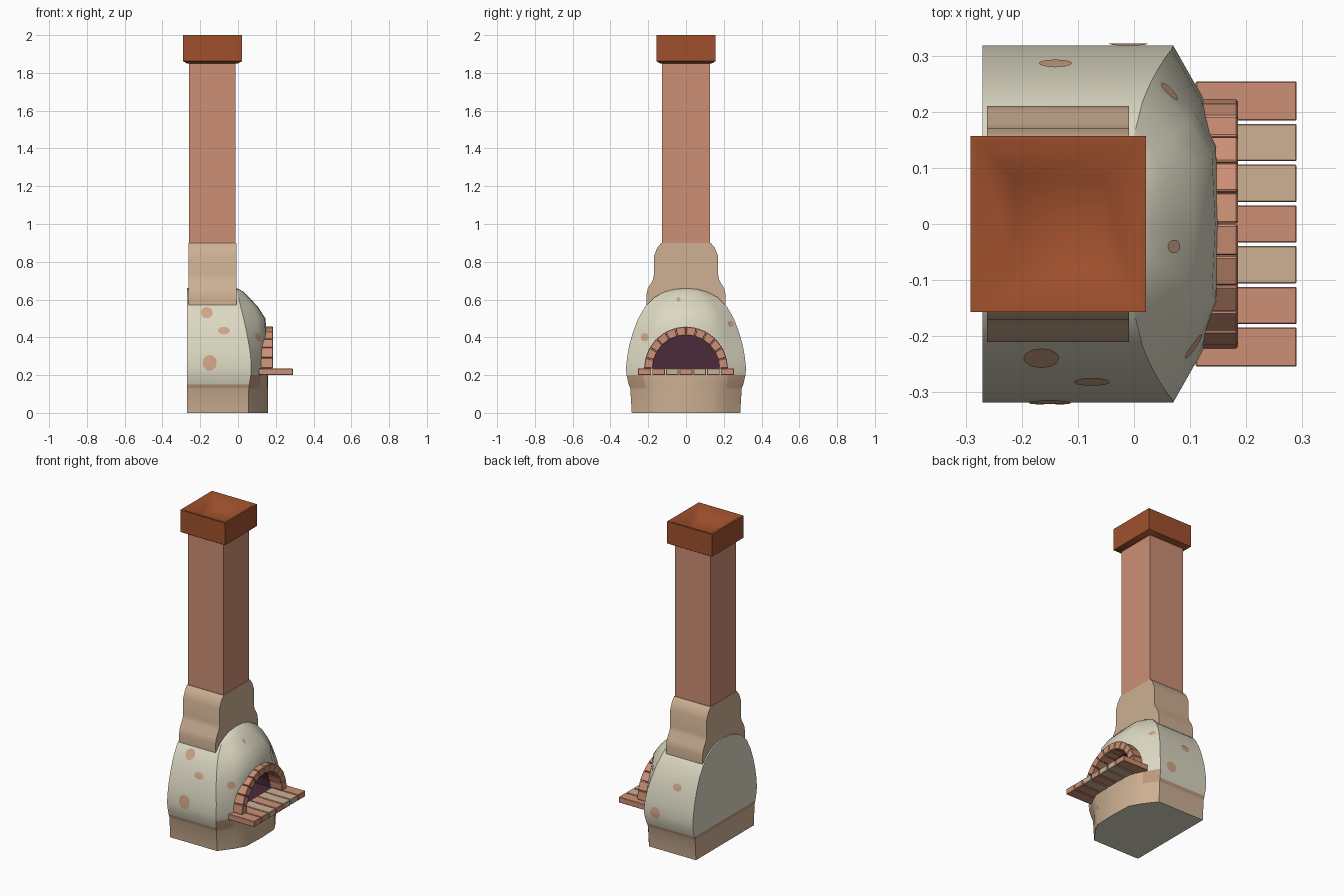
import bpy, bmesh, math
from mathutils import Vector
from mathutils.bvhtree import BVHTree

if "Cube" in bpy.data.objects:
    bpy.data.objects.remove(bpy.data.objects["Cube"])


def mat(name, r, g, b):
    lin = [(c / 255 / 12.92 if c < 10 else ((c / 255 + 0.055) / 1.055) ** 2.4) for c in (r, g, b)]
    m = bpy.data.materials.new(name)
    m.diffuse_color = (*lin, 1)
    m.use_nodes = True
    m.node_tree.nodes["Principled BSDF"].inputs["Base Color"].default_value = m.diffuse_color
    return m


PLASTER = mat("cream plaster", 220, 216, 195)
TAN = mat("tan stone", 205, 176, 147)
SALMON = mat("salmon brick", 205, 144, 117)
RUST = mat("rust clay", 160, 80, 45)
PLUM = mat("dark plum", 75, 42, 58)
BAND = mat("worn brown", 190, 153, 126)
PATCH = mat("worn patch", 208, 166, 136)


def make(name, bm, mats, smooth=None):
    me = bpy.data.meshes.new(name)
    bm.to_mesh(me)
    ob = bpy.data.objects.new(name, me)
    bpy.context.collection.objects.link(ob)
    for m in mats:
        me.materials.append(m)
    bpy.ops.object.select_all(action='DESELECT')
    ob.select_set(True)
    bpy.context.view_layer.objects.active = ob
    if smooth:
        bpy.ops.object.shade_smooth_by_angle(angle=math.radians(smooth))
    return ob


def loft(bm, rings, cap_end=True):
    """Skin a list of closed rings; returns rows of faces."""
    vs = [[bm.verts.new(p) for p in r] for r in rings]
    n = len(vs[0])
    rows = []
    for a, b in zip(vs, vs[1:]):
        rows.append([bm.faces.new((a[j], a[(j + 1) % n], b[(j + 1) % n], b[j])) for j in range(n)])
    bm.faces.new(vs[0][::-1])
    if cap_end:
        bm.faces.new(vs[-1])
    return rows


def rect(x0, x1, y, z):
    return [(x0, -y, z), (x1, -y, z), (x1, y, z), (x0, y, z)]


# oven body: flat back, straight sides, rounded front; z, half width, corner x, front x
ROWS = [(0, .287, .055, .16), (.13, .295, .057, .16), (.15, .303, .06, .16),
        (.2, .315, .068, .16), (.235, .318, .07, .157), (.3, .311, .067, .155),
        (.36, .30, .058, .153), (.43, .28, .045, .151), (.5, .253, .03, .145),
        (.56, .218, .015, .107), (.61, .17, .003, .06), (.64, .115, -.004, .03),
        (.655, .06, -.008, .006), (.66, 0, -.01, -.01)]


def body_ring(z, w, xc, xf):
    d = xf - xc
    half = [(-.27, w), (xc, w), (xc + .58 * d, .72 * w), (xc + .95 * d, .48 * w)]
    return [(x, -y, z) for x, y in half] + [(xf, 0, z)] + [(x, y, z) for x, y in half[::-1]]


bm = bmesh.new()
rows = loft(bm, [body_ring(*r) for r in ROWS], cap_end=False)
for i, row in enumerate(rows[:3]):
    for j, f in enumerate(row):
        front = 2 <= j <= 5
        f.material_index = 1 if i == 0 or front else (2 if i == 1 or j in (1, 6) else 0)
bmesh.ops.remove_doubles(bm, verts=bm.verts, dist=1e-5)
bmesh.ops.recalc_face_normals(bm, faces=bm.faces)
tree = BVHTree.FromBMesh(bm)
body = make("oven_body", bm, [PLASTER, TAN, BAND, PLUM])

# mouth cutter: half cylinder along x
bm = bmesh.new()
arc = [(math.cos(math.pi * k / 20) * .18, .234 + math.sin(math.pi * k / 20) * .18) for k in range(21)]
loft(bm, [[(x, y, z) for y, z in arc] for x in (-.17, .3)])
for f in bm.faces:
    f.material_index = 3
bmesh.ops.recalc_face_normals(bm, faces=bm.faces)
cutter = make("mouth_cutter", bm, [PLASTER, TAN, BAND, PLUM])
cutter.hide_render = True
bpy.context.view_layer.objects.active = body
mod = body.modifiers.new("mouth", 'BOOLEAN')
mod.operation = 'DIFFERENCE'
mod.solver = 'EXACT'
mod.object = cutter
bpy.ops.object.modifier_apply(modifier="mouth")
bpy.data.objects.remove(cutter)
bpy.ops.object.select_all(action='DESELECT')
body.select_set(True)
bpy.ops.object.shade_smooth_by_angle(angle=math.radians(28))


# worn patches: thin ellipses projected onto the body
def patch(axis, a, b, ra, rb):
    bm = bmesh.new()

    def hit(u, v):
        o = Vector((u, axis[1], v)) if axis[0] == 'y' else Vector((axis[1], u, v))
        d = Vector((0, -axis[1], 0)) if axis[0] == 'y' else Vector((-axis[1], 0, 0))
        p, n, _, _ = tree.ray_cast(o, d)
        return bm.verts.new(p - d * .002 + n * .002)

    n = 12
    c = hit(a, b)
    rings = []
    for s in (.5, 1):
        rings.append([hit(a + math.cos(2 * math.pi * k / n) * ra * s,
                          b + math.sin(2 * math.pi * k / n) * rb * s) for k in range(n)])
    for k in range(n):
        m = (k + 1) % n
        bm.faces.new((c, rings[0][k], rings[0][m]))
        bm.faces.new((rings[0][k], rings[1][k], rings[1][m], rings[0][m]))
    for f in bm.faces:
        f.normal_update()
        out = Vector((0, axis[1], 0)) if axis[0] == 'y' else Vector((axis[1], 0, 0))
        if f.normal.dot(out) < 0:
            f.normal_flip()
    make("worn_patch", bm, [PATCH], 40)


for args in ((('y', -1), -.165, .53, .032, .03), (('y', -1), -.075, .435, .032, .02),
             (('y', -1), -.15, .265, .038, .042), (('y', 1), -.01, .24, .035, .035),
             (('y', 1), -.14, .42, .03, .022), (('x', 1), -.217, .4, .022, .022),
             (('x', 1), .235, .47, .016, .016), (('x', 1), -.04, .60, .012, .012)):
    patch(*args)

# brick arch: wedge bricks around the mouth
COUNT, RI, RO, ZC = 12, .176, .222, .235
for k in range(COUNT):
    bm = bmesh.new()
    a0, a1 = (math.pi * (k + t) / COUNT for t in (.02, .98))
    prof = [(RI, a0), (RO, a0), (RO, a1), (RI, a1)]
    loft(bm, [[(x, r * math.cos(a), ZC + r * math.sin(a)) for r, a in prof] for x in (.10, .185)])
    bmesh.ops.recalc_face_normals(bm, faces=bm.faces)
    bmesh.ops.bevel(bm, geom=bm.edges[:], offset=.003, segments=1, affect='EDGES')
    make("arch_brick", bm, [SALMON])

# hearth shelf: row of flat bricks
SHELF = [SALMON, SALMON, TAN, SALMON, TAN, TAN, SALMON]
step = .508 / 7
for k, m in enumerate(SHELF):
    bm = bmesh.new()
    y0 = -.254 + k * step + (.003 if k else 0)
    y1 = -.254 + (k + 1) * step - (.003 if k < 6 else 0)
    loft(bm, [[(.11, y0, z), (.29, y0, z), (.29, y1, z), (.11, y1, z)] for z in (.2, .235)])
    bmesh.ops.recalc_face_normals(bm, faces=bm.faces)
    bmesh.ops.bevel(bm, geom=bm.edges[:], offset=.002, segments=1, affect='EDGES')
    make("hearth_brick", bm, [m])

# stepped smoke hood: side profile extruded along x
hood = [(.21, .57), (.21, .625), (.202, .66), (.177, .70), (.17, .73), (.17, .83), (.152, .875), (.13, .9)]
bm = bmesh.new()
loft(bm, [rect(-.262, -.009, y, z) for y, z in hood])
bmesh.ops.recalc_face_normals(bm, faces=bm.faces)
make("smoke_hood", bm, [TAN], 40)

# chimney shaft
bm = bmesh.new()
loft(bm, [rect(-.259, -.013, .126, z) for z in (.89, 1.87)])
bmesh.ops.recalc_face_normals(bm, faces=bm.faces)
make("chimney_shaft", bm, [SALMON])

# chimney cap with a sunken funnel top
bm = bmesh.new()
loft(bm, [rect(-.27, 0, .137, 1.85), rect(-.291, .021, .157, 1.862), rect(-.291, .021, .157, 2.0),
          rect(-.279, .009, .145, 2.0), rect(-.215, -.055, .08, 1.94)])
bmesh.ops.recalc_face_normals(bm, faces=bm.faces)
make("chimney_cap", bm, [RUST], 45)
